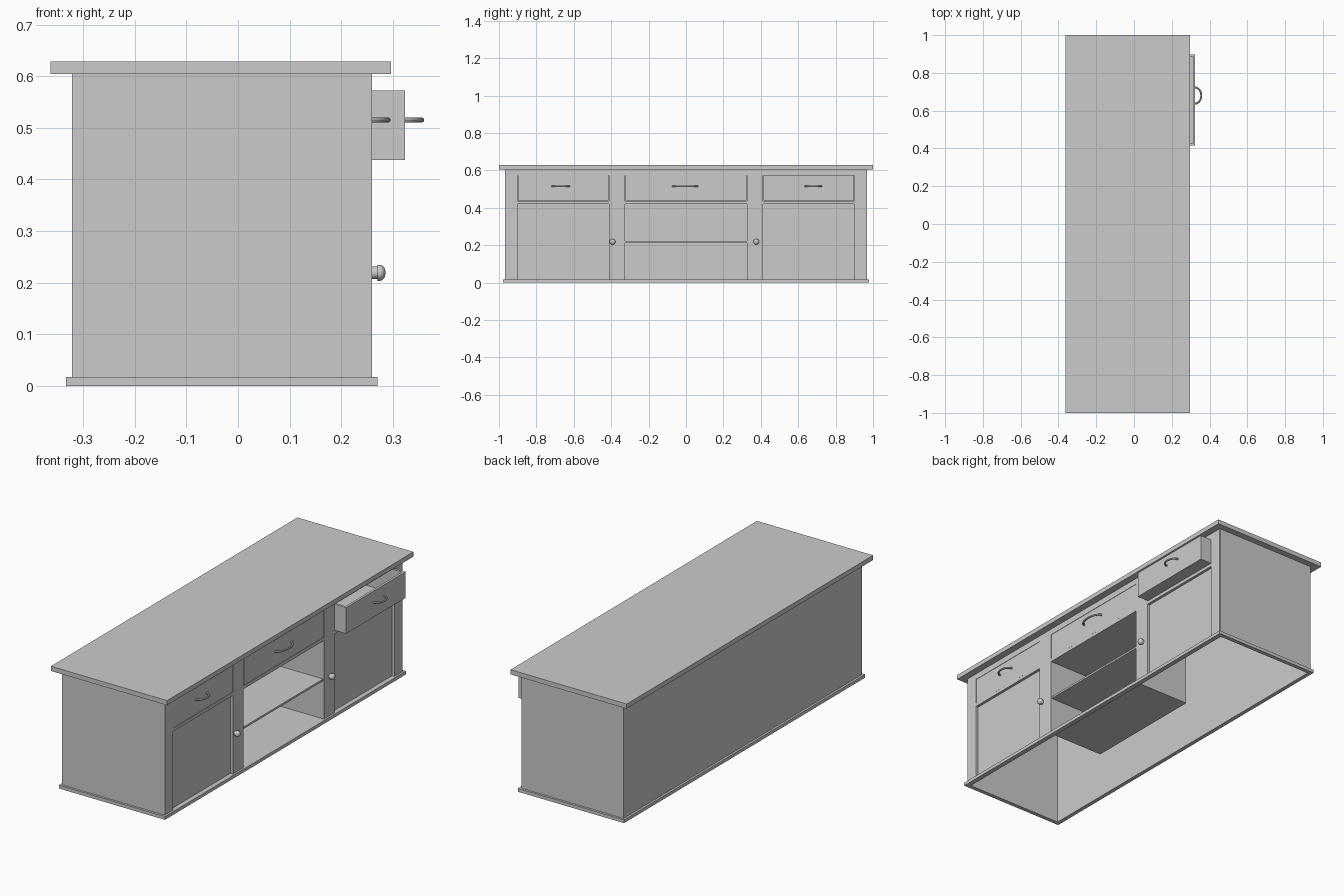
import bpy, bmesh, math
from mathutils import Matrix

if "Cube" in bpy.data.objects:
    bpy.data.objects.remove(bpy.data.objects["Cube"])

FRONT = 0.26           # x of the cabinet face


def finish(name, bm):
    bmesh.ops.recalc_face_normals(bm, faces=bm.faces)
    me = bpy.data.meshes.new(name)
    bm.to_mesh(me)
    bm.free()
    ob = bpy.data.objects.new(name, me)
    bpy.context.collection.objects.link(ob)
    return ob


def add_box(bm, x0, x1, y0, y1, z0, z1):
    m = Matrix.Translation(((x0 + x1) / 2, (y0 + y1) / 2, (z0 + z1) / 2)) @ \
        Matrix.Diagonal((x1 - x0, y1 - y0, z1 - z0, 1))
    bmesh.ops.create_cube(bm, size=1, matrix=m)


def boxes(name, *items):
    bm = bmesh.new()
    for b in items:
        add_box(bm, *b)
    return finish(name, bm)


def smooth(ob):
    bpy.ops.object.select_all(action='DESELECT')
    ob.select_set(True)
    bpy.context.view_layer.objects.active = ob
    bpy.ops.object.shade_smooth_by_angle(angle=math.radians(40))


# Top slab, side and back panels
boxes("top_slab", (-0.363, 0.297, -1, 1, 0.604, 0.628))
boxes("back_panel", (-0.322, -0.314, -0.967, 0.967, 0.017, 0.604))
for side, s in (("left", -1), ("right", 1)):
    ya, yb = sorted((s * 0.959, s * 0.967))
    boxes(side + "_side_panel", (-0.314, 0.256, ya, yb, 0.017, 0.604))

# Base trim: open ring under the body
boxes("base_trim",
      (-0.333, -0.312, -0.978, 0.978, 0, 0.017),
      (0.245, 0.27, -0.978, 0.978, 0, 0.017),
      (-0.312, 0.245, -0.978, -0.957, 0, 0.017),
      (-0.312, 0.245, 0.957, 0.978, 0, 0.017))

# Face frame: grid with openings left out, then thickened
ys = (-0.965, -0.9, -0.413, -0.325, 0.325, 0.413, 0.9, 0.965)
zs = (0.017, 0.42, 0.437, 0.573, 0.604)
bm = bmesh.new()
grid = [[bm.verts.new((FRONT, y, z)) for z in zs] for y in ys]
for i in range(len(ys) - 1):
    for j in range(len(zs) - 1):
        if i in (1, 3, 5) and j in (0, 2):
            continue
        bm.faces.new((grid[i][j], grid[i + 1][j], grid[i + 1][j + 1], grid[i][j + 1]))
loose = [v for v in bm.verts if not v.link_faces]
bmesh.ops.delete(bm, geom=loose, context='VERTS')
ext = bmesh.ops.extrude_face_region(bm, geom=bm.faces[:], use_keep_orig=True)
for g in ext["geom"]:
    if isinstance(g, bmesh.types.BMVert):
        g.co.x -= 0.015
finish("face_frame", bm)

# Open middle compartment with its shelf
XB = -0.055
boxes("compartment",
      (XB, 0.245, -0.325, 0.325, 0.013, 0.017),
      (XB, 0.245, -0.325, 0.325, 0.42, 0.424),
      (XB, 0.245, -0.329, -0.325, 0.013, 0.424),
      (XB, 0.245, 0.325, 0.329, 0.013, 0.424),
      (XB - 0.004, XB, -0.329, 0.329, 0.013, 0.424))
boxes("shelf", (XB, 0.256, -0.325, 0.325, 0.212, 0.222))


# Recessed doors and their knobs
def knob(name, y, z=0.219):
    profile = [(0.0, 0.258), (0.012, 0.258), (0.012, 0.27), (0.0155, 0.27), (0.0155, 0.275)]
    profile += [(0.0155 * math.cos(a), 0.275 + 0.011 * math.sin(a))
                for a in (math.pi / 2 * k / 6 for k in range(1, 7))]
    bm = bmesh.new()
    vs = [bm.verts.new((x, y + r, z)) for r, x in profile]
    es = [bm.edges.new(p) for p in zip(vs, vs[1:])]
    bmesh.ops.spin(bm, geom=vs + es, cent=(0, y, z), axis=(1, 0, 0),
                   angle=math.tau, steps=24)
    bmesh.ops.remove_doubles(bm, verts=bm.verts, dist=1e-5)
    smooth(finish(name, bm))


for side, y0, y1, ky in (("left", -0.9, -0.413, -0.393), ("right", 0.413, 0.9, 0.376)):
    boxes(side + "_door", (0.236, 0.246, y0, y1, 0.017, 0.42))
    knob(side + "_door_knob", ky)


# Drawers: open-topped boxes with bowed pulls
def drawer(name, y0, y1, x, handle_y, half):
    z0, z1, t, xb = 0.438, 0.572, 0.012, x - 0.3
    y0, y1 = y0 + 0.002, y1 - 0.002
    boxes(name,
          (x - t, x, y0, y1, z0, z1),
          (xb, x - t, y0, y0 + t, z0, z1),
          (xb, x - t, y1 - t, y1, z0, z1),
          (xb, xb + t, y0 + t, y1 - t, z0, z1),
          (xb + t, x - t, y0 + t, y1 - t, z0, z0 + t))
    cu = bpy.data.curves.new(name + "_handle", 'CURVE')
    cu.dimensions = '3D'
    cu.bevel_depth, cu.bevel_resolution = 0.005, 2
    cu.use_fill_caps = True
    n = 20
    sp = cu.splines.new('POLY')
    sp.points.add(n)
    for k, p in enumerate(sp.points):
        a = math.pi * k / n
        p.co = (x - 0.002 + 0.034 * math.sin(a), handle_y + half * math.cos(a), 0.515, 1)
    ob = bpy.data.objects.new(name + "_handle", cu)
    bpy.context.collection.objects.link(ob)
    bpy.ops.object.select_all(action='DESELECT')
    ob.select_set(True)
    bpy.context.view_layer.objects.active = ob
    bpy.ops.object.convert(target='MESH')
    smooth(bpy.context.view_layer.objects.active)


drawer("left_drawer", -0.9, -0.413, FRONT - 0.001, -0.67, 0.045)
drawer("middle_drawer", -0.325, 0.325, FRONT - 0.001, -0.005, 0.066)
drawer("right_drawer_open", 0.413, 0.9, 0.324, 0.68, 0.043)
